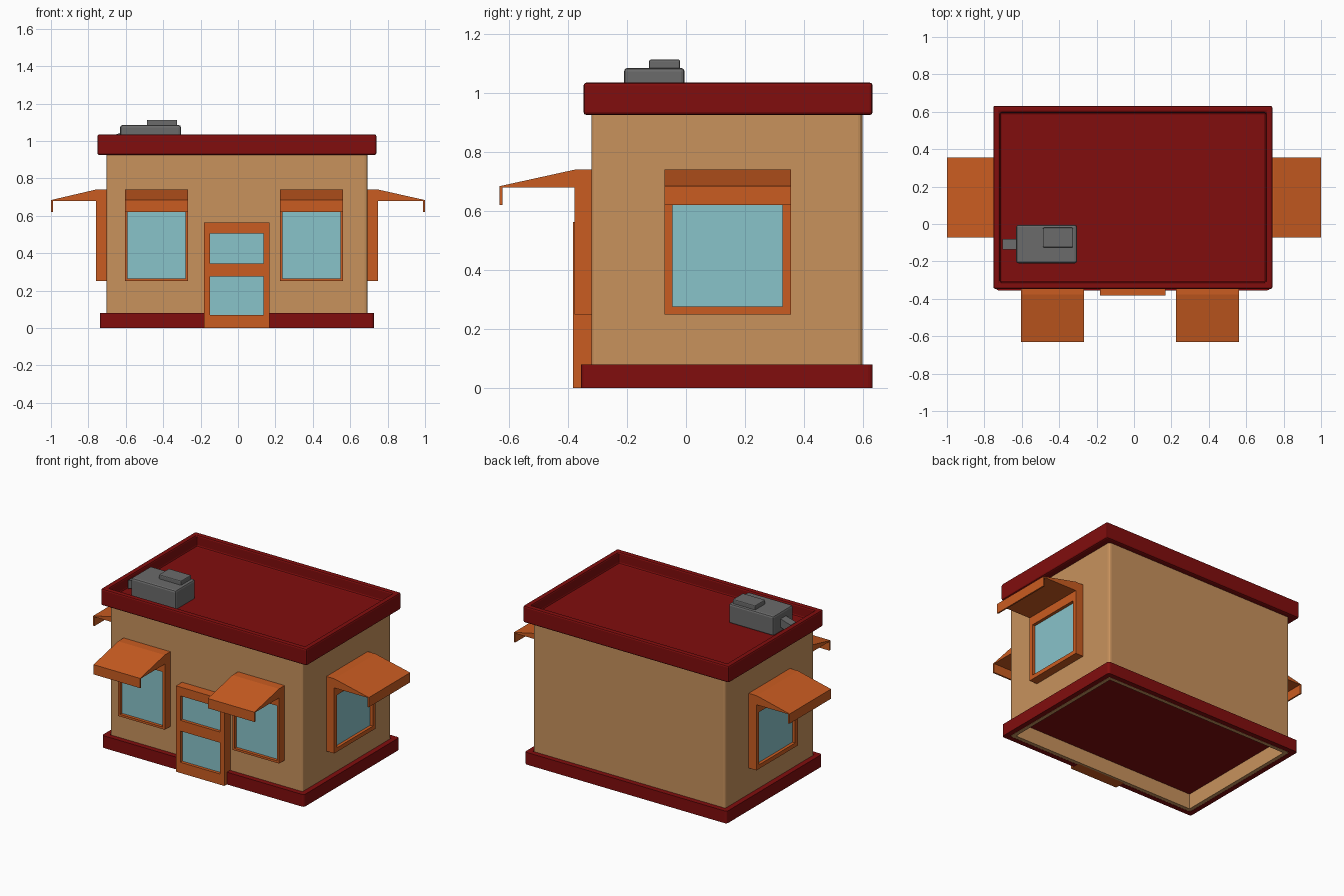
import bpy, bmesh, math
from mathutils import Matrix, Vector

cube = bpy.data.objects.get("Cube")
if cube:
    bpy.data.objects.remove(cube, do_unlink=True)


def material(name, r, g, b):
    m = bpy.data.materials.new(name)
    m.use_nodes = True
    col = (r, g, b, 1)
    m.diffuse_color = col
    bsdf = m.node_tree.nodes["Principled BSDF"]
    bsdf.inputs["Base Color"].default_value = col
    bsdf.inputs["Roughness"].default_value = 0.8
    return m


RED = material("dark red", 0.22, 0.004, 0.004)
TAN = material("tan wall", 0.58, 0.288, 0.108)
ORANGE = material("orange trim", 0.59, 0.107, 0.015)
GLASS = material("pale blue glass", 0.25, 0.546, 0.59)
GREY = material("grey metal", 0.147, 0.147, 0.147)


def finish(name, bm, *mats, bevel=0, segments=2):
    bmesh.ops.recalc_face_normals(bm, faces=bm.faces)
    me = bpy.data.meshes.new(name)
    bm.to_mesh(me)
    bm.free()
    for m in mats:
        me.materials.append(m)
    ob = bpy.data.objects.new(name, me)
    bpy.context.collection.objects.link(ob)
    if bevel:
        mod = ob.modifiers.new("bevel", "BEVEL")
        mod.width, mod.segments = bevel, segments
    return ob


def add_box(bm, x, y, z):
    size = [b - a for a, b in (x, y, z)]
    mid = [(a + b) / 2 for a, b in (x, y, z)]
    mat = Matrix.Translation(mid) @ Matrix.Diagonal((*size, 1))
    return bmesh.ops.create_cube(bm, size=1, matrix=mat)["verts"]


def box(name, x, y, z, mat, **kw):
    bm = bmesh.new()
    add_box(bm, x, y, z)
    return finish(name, bm, mat, **kw)


def round_uprights(bm, radius):
    ups = [e for e in bm.edges
           if abs(e.verts[0].co.z - e.verts[1].co.z) > 0.01]
    bmesh.ops.bevel(bm, geom=ups, offset=radius, segments=3, affect="EDGES", profile=0.5)


def recess(bm, direction, rim, depth):
    """Sink the top (1) or bottom (-1) face behind a rim; return the sunk face."""
    bm.normal_update()
    face = max(bm.faces, key=lambda f: f.normal.z * direction)
    bmesh.ops.inset_region(bm, faces=[face], thickness=rim)
    sunk = bmesh.ops.extrude_discrete_faces(bm, faces=[face])["faces"][0]
    for v in sunk.verts:
        v.co.z -= direction * depth
    return sunk


# Walls, hollow underneath with a red floor
bm = bmesh.new()
add_box(bm, (-0.703, 0.692), (-0.32, 0.597), (0, 0.94))
round_uprights(bm, 0.015)
recess(bm, -1, 0.025, 0.1).material_index = 1
finish("walls", bm, TAN, RED)

# Skirting band around the foot of the walls
bm = bmesh.new()
add_box(bm, (-0.738, 0.727), (-0.355, 0.632), (0, 0.08))
round_uprights(bm, 0.015)
bm.normal_update()
caps = [f for f in bm.faces if abs(f.normal.z) > 0.9]
bmesh.ops.delete(bm, geom=caps, context="FACES_ONLY")
skirting = finish("skirting", bm, RED)
solid = skirting.modifiers.new("thickness", "SOLIDIFY")
solid.thickness, solid.offset = 0.034, -1

# Roof tray with a raised rim
bm = bmesh.new()
add_box(bm, (-0.752, 0.74), (-0.347, 0.632), (0.925, 1.035))
recess(bm, 1, 0.05, 0.075)
finish("roof", bm, RED, bevel=0.01)

# Rooftop cooling unit, its lid and its sloping duct
box("cooling_unit", (-0.63, -0.305), (-0.21, -0.005), (0.955, 1.085), GREY, bevel=0.012)
box("cooling_unit_lid", (-0.487, -0.325), (-0.125, -0.02), (1.075, 1.113), GREY, bevel=0.006)
bm = bmesh.new()
for v in add_box(bm, (-0.703, -0.62), (-0.135, -0.08), (0.99, 1.045)):
    if v.co.x < -0.65:
        v.co.z -= 0.025
finish("cooling_duct", bm, GREY)


def glazed_frame(name, place, u, z, depth, panes, back=0.02):
    """Frame built of bars around stacked panes that all share one width."""
    left, right = panes[0][:2]
    bars, glass = bmesh.new(), bmesh.new()
    y = (-depth, 0.01)
    add_box(bars, (u[0], left), y, z)
    add_box(bars, (right, u[1]), y, z)
    low = z[0]
    for _, _, bottom, top in panes:
        add_box(bars, (left, right), y, (low, bottom))
        add_box(glass, (left, right), (back - depth, 0.005), (bottom, top))
        low = top
    add_box(bars, (left, right), y, (low, z[1]))
    for part, b, mat in (("frame", bars, ORANGE), ("glass", glass, GLASS)):
        b.transform(place)
        finish(f"{name}_{part}", b, mat)


def awning(name, place, u, start, end):
    """Wedge canopy with a thin hanging lip, extruded along the wall."""
    inner = end - 0.01
    profile = [(start, 0.74), (end, 0.684), (end, 0.62), (inner, 0.62),
               (inner, 0.68), (start, 0.68)]
    bm = bmesh.new()
    face = bm.faces.new([bm.verts.new((u[0], -d, z)) for d, z in profile])
    ext = bmesh.ops.extrude_face_region(bm, geom=[face])["geom"]
    moved = [g for g in ext if isinstance(g, bmesh.types.BMVert)]
    bmesh.ops.translate(bm, verts=moved, vec=Vector((u[1] - u[0], 0, 0)))
    bm.transform(place)
    finish(name, bm, ORANGE)


def wall_frame(x, y, degrees):
    return Matrix.Translation((x, y, 0)) @ Matrix.Rotation(math.radians(degrees), 4, "Z")


# Front windows and door
front = wall_frame(0, -0.32, 0)
for side, u0, u1 in (("right", -0.605, -0.267), ("left", 0.224, 0.562)):
    glazed_frame(f"front_{side}_window", front, (u0, u1), (0.25, 0.74), 0.057,
                 [(u0 + 0.015, u1 - 0.015, 0.264, 0.625)])
    awning(f"front_{side}_awning", front, (u0, u1), 0.057, 0.312)

glazed_frame("door", front, (-0.182, 0.168), (0, 0.563), 0.062,
             [(-0.15, 0.136, 0.07, 0.275), (-0.15, 0.136, 0.345, 0.505)])

# Side windows
for side, x, angle, centre in (("left", 0.692, 90, 0.141), ("right", -0.703, -90, -0.141)):
    place = wall_frame(x, 0, angle)
    u0, u1 = centre - 0.214, centre + 0.214
    glazed_frame(f"{side}_side_window", place, (u0, u1), (0.25, 0.74), 0.057,
                 [(u0 + 0.028, u1 - 0.028, 0.277, 0.622)])
    awning(f"{side}_side_awning", place, (u0, u1), 0.057, 1 - abs(x))
